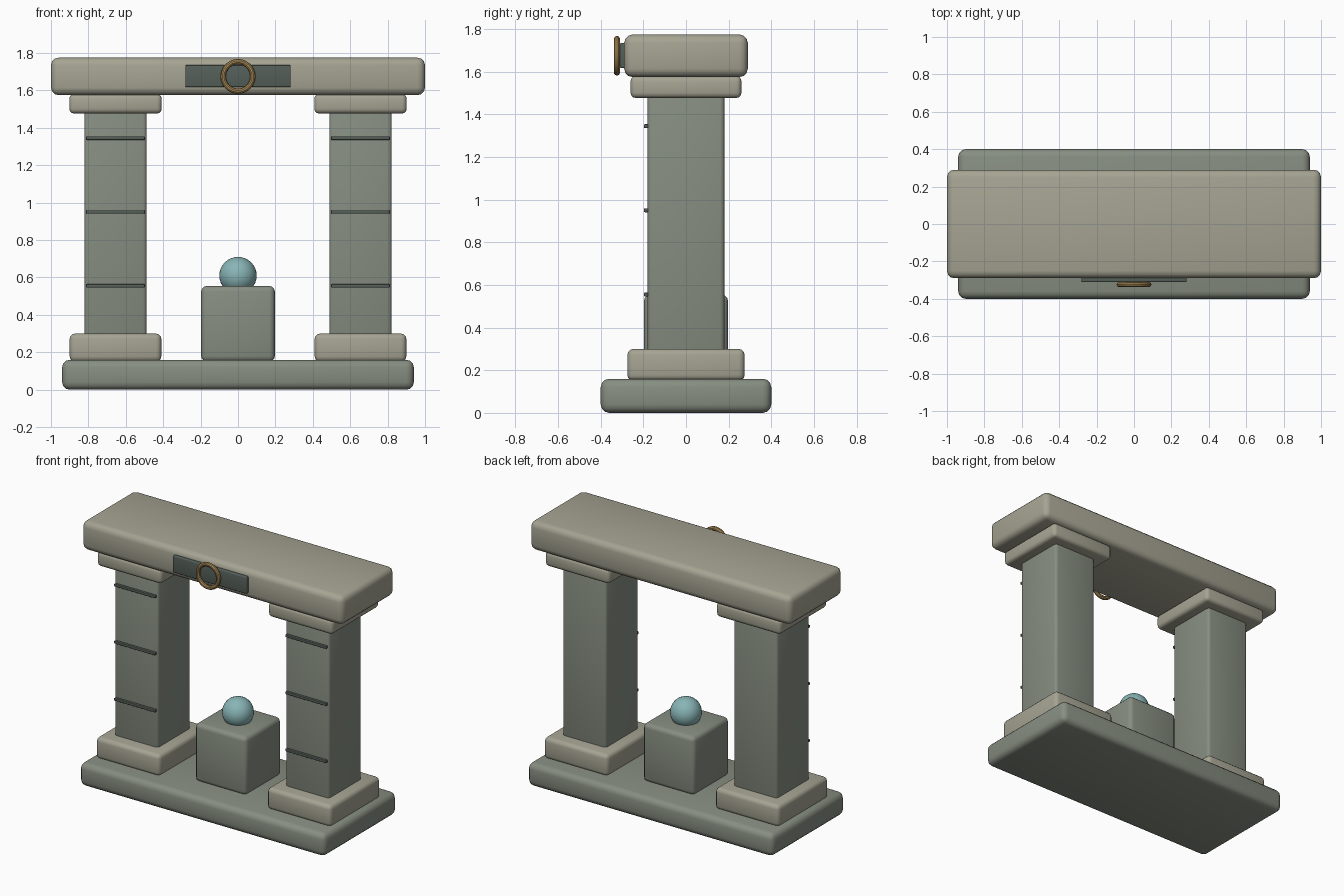
import bpy
from math import radians

if "Cube" in bpy.data.objects:
    bpy.data.objects.remove(bpy.data.objects["Cube"])


def material(name, rgb):
    m = bpy.data.materials.new(name)
    m.diffuse_color = (*rgb, 1)
    m.use_nodes = True
    m.node_tree.nodes["Principled BSDF"].inputs["Base Color"].default_value = m.diffuse_color
    return m


DARK = material("dark_stone", (0.24, 0.27, 0.22))
LIGHT = material("light_stone", (0.38, 0.37, 0.29))
INLAY = material("inlay", (0.09, 0.115, 0.10))
GOLD = material("gold", (0.42, 0.27, 0.10))
ORB = material("orb_glass", (0.25, 0.46, 0.47))


def finish(name, mat):
    ob = bpy.context.object
    ob.name = name
    ob.data.materials.append(mat)
    bpy.ops.object.shade_smooth_by_angle(angle=radians(35))
    return ob


def block(name, x, y, z, mat, bevel):
    """Rounded box spanning the (min, max) ranges x, y and z."""
    spans = (x, y, z)
    bpy.ops.mesh.primitive_cube_add(size=1, location=[(a + b) / 2 for a, b in spans])
    ob = bpy.context.object
    ob.scale = [b - a for a, b in spans]
    bpy.ops.object.transform_apply(location=False, rotation=False, scale=True)
    mod = ob.modifiers.new("bevel", "BEVEL")
    mod.width = bevel
    mod.segments = 3
    bpy.ops.object.modifier_apply(modifier=mod.name)
    return finish(name, mat)


# Base slab and lintel
block("base_slab", (-0.94, 0.94), (-0.4, 0.4), (0, 0.16), DARK, 0.04)
block("lintel", (-1, 1), (-0.29, 0.29), (1.575, 1.775), LIGHT, 0.04)

# Two pillars with foot, capital and front grooves
for side, cx in (("left", -0.655), ("right", 0.655)):
    def around(half):
        return (cx - half, cx + half)
    block(side + "_plinth", around(0.245), (-0.275, 0.275), (0.15, 0.30), LIGHT, 0.028)
    block(side + "_column", around(0.167), (-0.18, 0.18), (0.28, 1.50), DARK, 0.02)
    block(side + "_capital", around(0.247), (-0.26, 0.26), (1.477, 1.58), LIGHT, 0.025)
    for i, z in enumerate((0.555, 0.95, 1.345)):
        block(f"{side}_band_{i + 1}", around(0.157), (-0.197, -0.177),
              (z - 0.009, z + 0.009), INLAY, 0.004)

# Pedestal with orb
block("pedestal", (-0.197, 0.197), (-0.197, 0.197), (0.15, 0.555), DARK, 0.03)
bpy.ops.mesh.primitive_uv_sphere_add(segments=32, ring_count=16, radius=0.1, location=(0, 0, 0.61))
finish("orb", ORB)

# Front plaque and ring
block("plaque", (-0.282, 0.282), (-0.311, -0.285), (1.618, 1.735), INLAY, 0.006)
bpy.ops.mesh.primitive_torus_add(major_radius=0.079, minor_radius=0.014, major_segments=40,
                                 minor_segments=10, location=(0, -0.324, 1.675),
                                 rotation=(radians(90), 0, 0))
finish("ring", GOLD)
